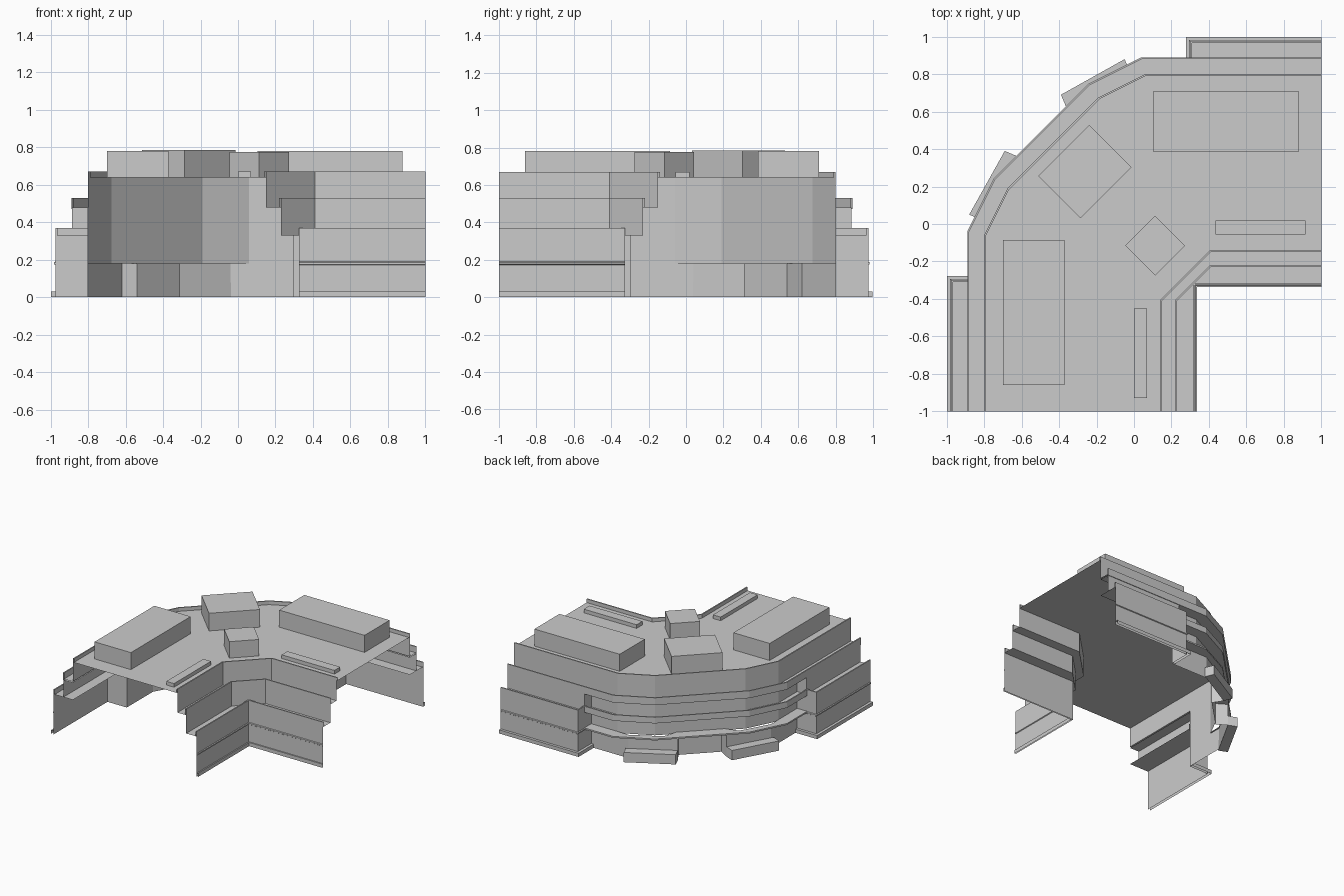
import bpy, bmesh, math
from mathutils import Vector, Matrix

cube = bpy.data.objects.get("Cube")
if cube:
    bpy.data.objects.remove(cube)

grey = bpy.data.materials.new("plain_grey")
grey.use_nodes = True
GREY = (0.6, 0.6, 0.6, 1)
grey.diffuse_color = GREY
grey.node_tree.nodes["Principled BSDF"].inputs["Base Color"].default_value = GREY

FLOOR1, FLOOR2, FLOOR3, ROOF = 0.18, 0.33, 0.48, 0.64
LIP = 0.01


def finish(name, bm):
    bmesh.ops.remove_doubles(bm, verts=bm.verts, dist=0.0005)
    me = bpy.data.meshes.new(name)
    bm.to_mesh(me)
    bm.free()
    me.materials.append(grey)
    ob = bpy.data.objects.new(name, me)
    bpy.context.collection.objects.link(ob)
    return ob


def flip(path):
    """Reflect across the diagonal, keeping the outside on the left."""
    return [(-y, -x) for x, y in reversed(path)]


def whole(half):
    return half + flip(half)


def offset(path, d):
    """Mitred offset to the left of the path."""
    pts = [Vector(p) for p in path]
    normals = []
    for a, b in zip(pts, pts[1:]):
        t = (b - a).normalized()
        normals.append(Vector((-t.y, t.x)))
    out = []
    for i, p in enumerate(pts):
        n0, n1 = normals[max(i - 1, 0)], normals[min(i, len(normals) - 1)]
        out.append(p + (n0 + n1) * d / (1 + n0.dot(n1)))
    return out


def sweep(name, path, section):
    """Sweep a section of (outward distance, height) along a path."""
    bm = bmesh.new()
    rows = [[bm.verts.new((p[0], p[1], z)) for p in offset(path, d)] for d, z in section]
    for r0, r1 in zip(rows, rows[1:]):
        for i in range(len(path) - 1):
            bm.faces.new((r0[i + 1], r0[i], r1[i], r1[i + 1]))
    return finish(name, bm)


def deck(name, a, b, z):
    """Flat strip between two paths of equal length."""
    bm = bmesh.new()
    va = [bm.verts.new((x, y, z)) for x, y in a]
    vb = [bm.verts.new((x, y, z)) for x, y in b]
    for i in range(len(a) - 1):
        bm.faces.new((va[i], va[i + 1], vb[i + 1], vb[i]))
    bmesh.ops.remove_doubles(bm, verts=bm.verts, dist=0.0005)
    bmesh.ops.recalc_face_normals(bm, faces=bm.faces)
    for f in bm.faces:
        f.normal_update()
        if f.normal.z < 0:
            f.normal_flip()
    return finish(name, bm)


def prism(name, outline, z0, z1):
    bm = bmesh.new()
    face = bm.faces.new([bm.verts.new((x, y, z0)) for x, y in outline])
    top = bmesh.ops.extrude_face_region(bm, geom=[face])["geom"]
    bmesh.ops.translate(bm, vec=(0, 0, z1 - z0),
                        verts=[v for v in top if isinstance(v, bmesh.types.BMVert)])
    bmesh.ops.recalc_face_normals(bm, faces=bm.faces)
    return finish(name, bm)


def box(name, cx, cy, sx, sy, z0, z1, turn=0):
    bm = bmesh.new()
    m = (Matrix.Translation((cx, cy, (z0 + z1) / 2)) @ Matrix.Rotation(math.radians(turn), 4, "Z")
         @ Matrix.Diagonal((sx, sy, z1 - z0, 1)))
    bmesh.ops.create_cube(bm, size=1, matrix=m)
    return finish(name, bm)


def wall_with_parapet(z0, floor, top):
    return [(0, z0), (0, top), (-LIP, top), (-LIP, floor)]


# Plan lines
outer = whole([(-0.80, -1), (-0.80, -0.06), (-0.675, 0.19)])
bend = whole([(-0.80, -0.3), (-0.80, -0.06), (-0.675, 0.19)])
court_top = whole([(0.15, -1), (0.15, -0.41)])[::-1]
court_mid = whole([(0.23, -1), (0.23, -0.41)])[::-1]
court_low = whole([(0.325, -1), (0.325, -0.325)])[::-1]

# Roof and top storey
bm = bmesh.new()
bm.faces.new([bm.verts.new((x, y, ROOF)) for x, y in court_top + outer])
bmesh.ops.recalc_face_normals(bm, faces=bm.faces)
for f in bm.faces:
    f.normal_update()
    if f.normal.z < 0:
        f.normal_flip()
finish("roof", bm)
sweep("top_storey_wall", outer, wall_with_parapet(FLOOR3, ROOF, 0.67))

# Upper balcony running the full length, and the lower ones on the bend
def balcony(floor, top):
    return [(0, floor - 0.01), (0.09, floor - 0.01), (0.09, top), (0.08, top),
            (0.08, floor), (0, floor)]

sweep("upper_balcony", outer, balcony(FLOOR3, 0.53))
sweep("middle_balcony", bend, balcony(FLOOR2, 0.37))
sweep("bend_wall", bend, [(0, FLOOR1), (0, FLOOR3)])

# Recessed ground floor of the bend
ground = whole([(-0.80, -0.3), (-0.80, 0.04), (-0.62, 0.36), (-0.54, 0.31)])
sweep("ground_floor_wall", ground, [(0, 0), (0, FLOOR1)])
rim = offset(bend, 0.09)
soffit = [rim[0], rim[1], rim[2], rim[2], rim[3], rim[3], rim[4], rim[5]]
for z, name in ((FLOOR1, "ground_soffit"), (FLOOR1 + 0.012, "ground_ledge")):
    deck(name, ground, soffit, z)
sweep("ledge_edge", bend, [(0.09, FLOOR1), (0.09, FLOOR1 + 0.012)])

# Wings: stepped lower storeys, mirrored across the diagonal
low = [(-0.975, -1), (-0.975, -0.3), (-0.80, -0.3)]
mid = [(-0.885, -1), (-0.885, -0.3), (-0.80, -0.3)]
planter = [(-0.88, 0.05), (-0.69, 0.39), (-0.62, 0.36), (-0.81, 0.02)]
for side, f in (("right", lambda p: p), ("left", flip)):
    sweep(side + "_wing_lower_wall", f(low), wall_with_parapet(0, FLOOR2, 0.37))
    sweep(side + "_wing_trim", f(low), [(0, 0.172), (0.006, 0.176), (0.006, 0.186), (0, 0.19)])
    sweep(side + "_wing_plinth", f(low), [(0.022, 0), (0.022, 0.03), (0, 0.03)])
    sweep(side + "_wing_middle_wall", f(mid), [(0, FLOOR2), (0, FLOOR3)])
    deck(side + "_wing_terrace", f([(-0.975, -1), (-0.975, -0.3)]),
         f([(-0.80, -1), (-0.80, -0.3)]), FLOOR2)
    prism(side + "_planter", f(planter), 0, 0.08)

# Courtyard side: three stepped walls with terraces
sweep("court_top_wall", court_top, wall_with_parapet(FLOOR3, ROOF, 0.67))
sweep("court_middle_wall", court_mid, wall_with_parapet(FLOOR2, FLOOR3, 0.53))
sweep("court_lower_wall", court_low, wall_with_parapet(0, FLOOR2, 0.37))
sweep("court_trim", court_low, [(0, 0.172), (0.006, 0.176), (0.006, 0.186), (0, 0.19)])
sweep("court_plinth", court_low, [(0.01, 0), (0.01, 0.03), (0, 0.03)])
deck("court_upper_terrace", court_top, court_mid, FLOOR3)
corner = [court_low[0], court_low[1], court_low[1], court_low[-1]]
deck("court_lower_terrace", court_mid, corner, FLOOR2)

# Rooftop plant rooms and skylights
box("right_plant_room", -0.535, -0.473, 0.33, 0.775, ROOF, 0.78)
box("left_plant_room", 0.492, 0.548, 0.775, 0.325, ROOF, 0.78)
box("centre_plant_room", -0.262, 0.28, 0.32, 0.385, ROOF, 0.785, -45)
box("stair_head", 0.113, -0.115, 0.225, 0.225, ROOF, 0.775, 45)
box("right_skylight", 0.035, -0.69, 0.07, 0.48, ROOF, 0.67)
box("left_skylight", 0.675, -0.018, 0.48, 0.075, ROOF, 0.67)
